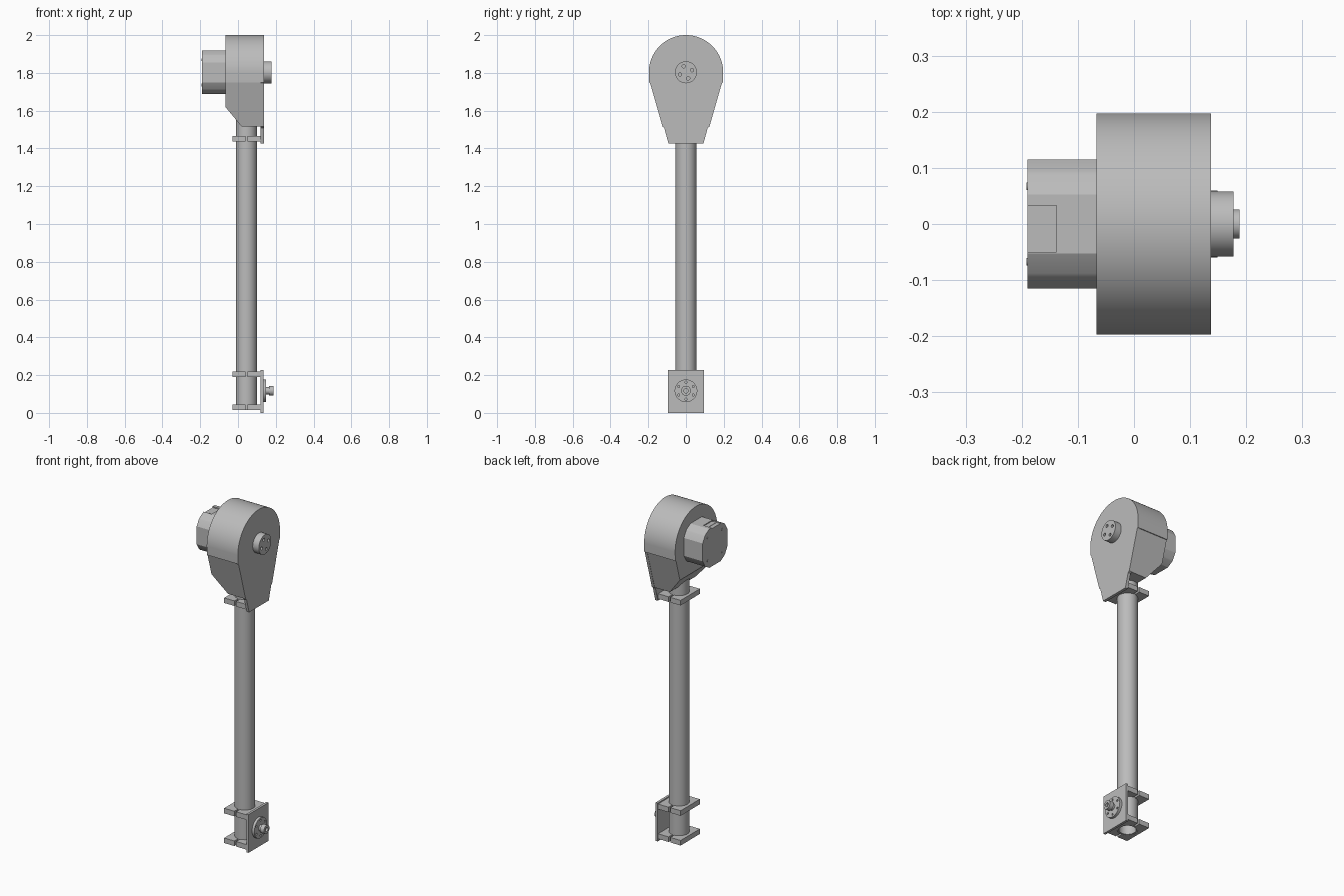
import bpy, bmesh, math
from mathutils import Vector

cube = bpy.data.objects.get("Cube")
if cube:
    bpy.data.objects.remove(cube, do_unlink=True)

grey = bpy.data.materials.new("machined grey")
grey.use_nodes = True
grey.diffuse_color = (0.5, 0.5, 0.5, 1)
grey.node_tree.nodes["Principled BSDF"].inputs["Base Color"].default_value = (0.5, 0.5, 0.5, 1)


def finish(name, bm, smooth=True):
    bmesh.ops.recalc_face_normals(bm, faces=bm.faces)
    mesh = bpy.data.meshes.new(name)
    bm.to_mesh(mesh)
    bm.free()
    mesh.materials.append(grey)
    ob = bpy.data.objects.new(name, mesh)
    bpy.context.scene.collection.objects.link(ob)
    if smooth:
        bpy.ops.object.select_all(action='DESELECT')
        ob.select_set(True)
        bpy.context.view_layer.objects.active = ob
        bpy.ops.object.shade_smooth_by_angle(angle=math.radians(25))
    return ob


def extrude_profile(bm, points, start, end, axis):
    """Sweep a closed 2D outline along x (points are y, z) or z (points are x, y)."""
    place = (lambda p: (start, *p)) if axis == 'x' else (lambda p: (*p, start))
    step = Vector((end - start, 0, 0)) if axis == 'x' else Vector((0, 0, end - start))
    face = bm.faces.new([bm.verts.new(place(p)) for p in points])
    out = bmesh.ops.extrude_face_region(bm, geom=[face], use_keep_orig=True)
    bmesh.ops.translate(bm, vec=step, verts=[v for v in out["geom"] if isinstance(v, bmesh.types.BMVert)])


def arc(cx, cy, r, a0, a1, n):
    angles = [math.radians(a0 + (a1 - a0) * i / n) for i in range(n + 1)]
    return [(cx + r * math.cos(a), cy + r * math.sin(a)) for a in angles]


def prism(name, points, start, end, axis='x'):
    bm = bmesh.new()
    extrude_profile(bm, points, start, end, axis)
    return finish(name, bm)


def disc(name, y, z, r, start, end, n=48):
    return prism(name, arc(y, z, r, 0, 360, n)[:-1], start, end)


def drill(target, centres, r, start, end):
    """Cut round holes along x."""
    bm = bmesh.new()
    for y, z in centres:
        extrude_profile(bm, arc(y, z, r, 0, 360, 20)[:-1], start, end, 'x')
    cutter = finish(target.name + "_cutter", bm, False)
    cutter.hide_render = True
    cutter.hide_set(True)
    cutter.display_type = 'WIRE'
    mod = target.modifiers.new("holes", 'BOOLEAN')
    mod.operation = 'DIFFERENCE'
    mod.solver = 'EXACT'
    mod.object = cutter
    # bake the cut, then drop the cutter
    bpy.context.view_layer.objects.active = target
    target.select_set(True)
    bpy.ops.object.modifier_apply(modifier=mod.name)
    bpy.data.objects.remove(cutter, do_unlink=True)


def ring(cy, cz, r, n, turn):
    return arc(cy, cz, r, turn, turn + 360, n)[:-1]


HEAD, FOOT, TUBE_X = 1.803, 0.117, 0.045

# Drive housing: round drum above, tapered skirt below
dome = arc(0, HEAD, 0.197, 0, 180, 64)
prism("housing_drum", dome + [(-0.195, 1.75), (0.195, 1.75)], -0.067, 0.12)

bm = bmesh.new()
extrude_profile(bm, [(-0.19, 1.75), (0.19, 1.75), (0.122, 1.515), (-0.122, 1.515)], -0.067, 0.12, 'x')
cut = bmesh.ops.bisect_plane(bm, geom=bm.verts[:] + bm.edges[:] + bm.faces[:],
                             plane_co=(-0.067, 0, 1.62), plane_no=(-0.105, 0, -0.087), clear_outer=True)
bmesh.ops.holes_fill(bm, edges=[e for e in bm.edges if e.is_boundary])
finish("housing_skirt", bm, False)

# Cover plate reaching down to the clamp
half = [(0.195, 1.75), (0.19, 1.745), (0.124, 1.515), (0.115, 1.508), (0.092, 1.425)]
prism("cover_plate", dome + [(-y, z) for y, z in half] + half[::-1], 0.12, 0.137)

# Output boss with four bolt holes
boss = disc("output_boss", 0, HEAD, 0.058, 0.13, 0.177)
drill(boss, ring(0, HEAD, 0.034, 4, 20), 0.009, 0.15, 0.2)

# Motor: lobed square body with a socket recess on top
corner = [(0.115, 0.053), (0.095, 0.088), (0.088, 0.095), (0.053, 0.115)]
quad = []
for k in range(4):
    c, s = [(1, 0), (0, 1), (-1, 0), (0, -1)][k]
    quad.append([(c * y - s * z, HEAD + s * y + c * z) for y, z in corner])
body = sum(quad, [])
top, low = HEAD + 0.115, HEAD + 0.108
recess = [(0.033, top), (0.033, low), (-0.05, low), (-0.05, top)]
prism("motor_body", body, -0.138, -0.06)
prism("motor_rear", quad[0] + recess + sum(quad[1:], []), -0.19, -0.138)
prism("motor_socket", [(-0.04, low - 0.01), (0.024, low - 0.01), (0.024, low + 0.002), (-0.04, low + 0.002)],
      -0.166, -0.138)
for i, (y, z) in enumerate(ring(0, HEAD, 0.095, 4, 45)):
    disc(f"motor_screw_{i + 1}", y, z, 0.007, -0.192, -0.188, 16)

# Hollow tube
bm = bmesh.new()
loops = []
for r, z in [(0.055, 0.015), (0.055, 1.6), (0.046, 1.6), (0.046, 0.015)]:
    loops.append([bm.verts.new((x, y, z)) for x, y in arc(TUBE_X, 0, r, 0, 360, 48)[:-1]])
for a, b in zip(loops, loops[1:] + loops[:1]):
    for i in range(48):
        j = (i + 1) % 48
        bm.faces.new((a[i], a[j], b[j], b[i]))
finish("tube", bm)

# Split clamps, each a pair of notched bars around the tube
for label, z in [("bottom", 0.014), ("lower", 0.19), ("upper", 1.436)]:
    for side, outer, a0 in [("outer", -0.028, 96), ("inner", 0.122, 84)]:
        a1 = 360 - a0 if a0 > 90 else -a0
        notch = arc(TUBE_X, 0, 0.055, a0, a1, 24)
        edge = notch[0][0]
        outline = notch + [(edge, -0.09), (outer, -0.09), (outer, 0.09), (edge, 0.09)]
        prism(f"{label}_clamp_{side}", outline, z, z + 0.03, 'z')

# Foot plate with its pivot flange and stub shaft
prism("foot_plate", [(-0.094, 0), (0.094, 0), (0.094, 0.227), (-0.094, 0.227)], 0.12, 0.134)
flange = disc("pivot_flange", 0, FOOT, 0.06, 0.13, 0.149)
drill(flange, ring(0, FOOT, 0.045, 6, 30), 0.006, 0.14, 0.16)
disc("pivot_neck", 0, FOOT, 0.019, 0.145, 0.17, 32)
tip = disc("pivot_shaft", 0, FOOT, 0.026, 0.163, 0.188, 32)
drill(tip, [(0, FOOT)], 0.012, 0.175, 0.2)
